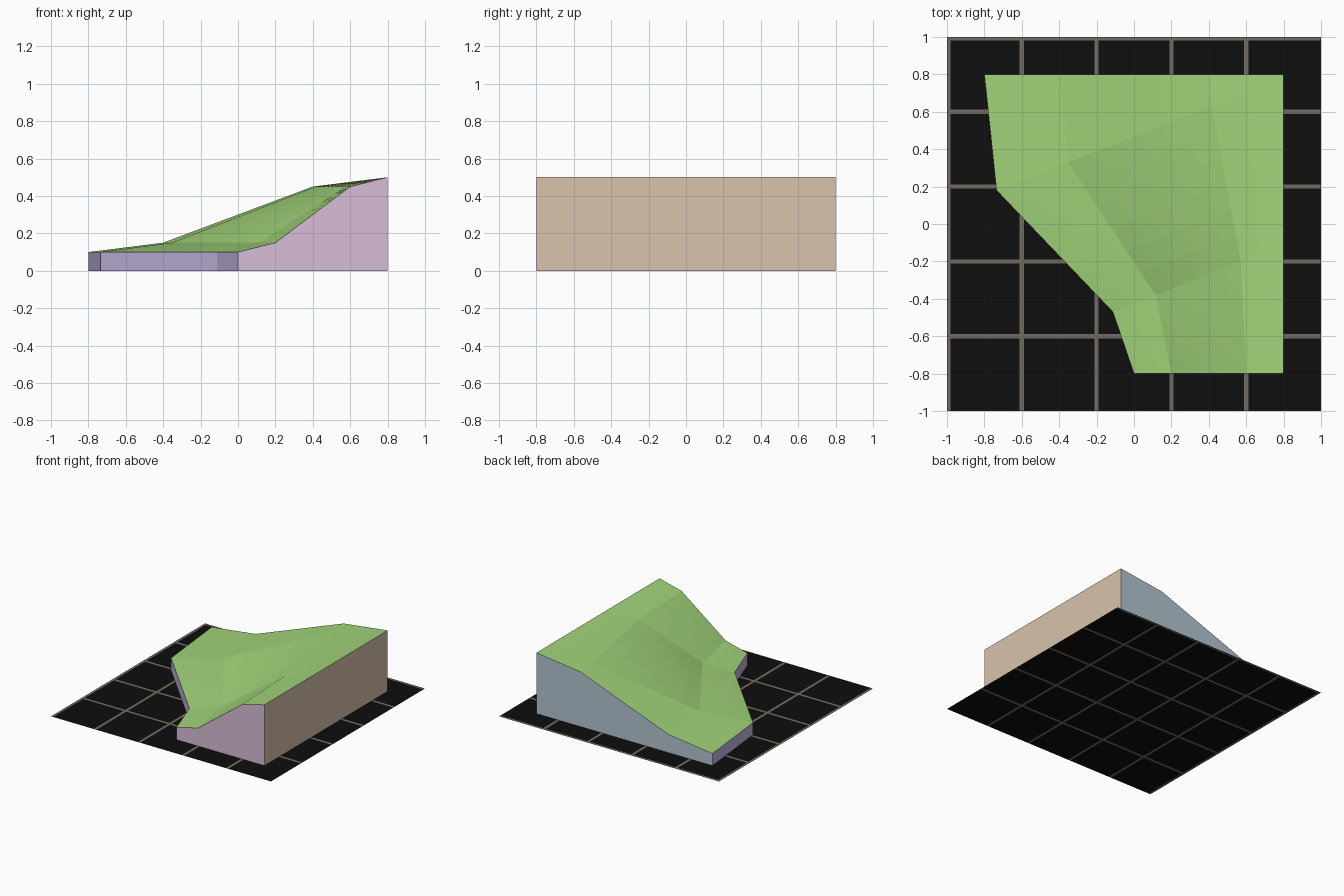
import bpy

if "Cube" in bpy.data.objects:
    bpy.data.objects.remove(bpy.data.objects["Cube"])

def material(name, rgb):
    lin = [((c / 255 + 0.055) / 1.055) ** 2.4 if c > 10 else c / 255 / 12.92 for c in rgb]
    m = bpy.data.materials.new(name)
    m.diffuse_color = (*lin, 1)
    m.use_nodes = True
    m.node_tree.nodes["Principled BSDF"].inputs["Base Color"].default_value = m.diffuse_color
    return m

green = material("grass_green", (161, 212, 121))
pink = material("pale_pink", (216, 190, 216))
beige = material("beige", (216, 195, 173))
blue = material("blue_grey", (180, 197, 209))
lavender = material("lavender", (195, 181, 224))
black = material("floor_black", (14, 14, 14))
line = material("line_taupe", (116, 108, 97))

def build(name, verts, faces, mats, indices=None):
    me = bpy.data.meshes.new(name)
    me.from_pydata(verts, [], faces)
    for m in mats:
        me.materials.append(m)
    if indices:
        for p, i in zip(me.polygons, indices):
            p.material_index = i
    me.update()
    ob = bpy.data.objects.new(name, me)
    bpy.context.collection.objects.link(ob)
    return ob

# Slope: low-edge and high-edge points of each cross-section, front to back
low = [(0, -0.8), (-0.113, -0.47), (-0.735, 0.18), (-0.8, 0.8)]
high = [(0.8, -0.8), (0.8, -0.11), (0.8, 0.78), (0.8, 0.8)]
# Shared cross-section: fraction across, height
section = [(0, 0.1), (0.25, 0.15), (0.75, 0.45), (1, 0.5)]

def refine(points, n):
    """Split each segment of a polyline into n equal steps."""
    out = []
    for a, b in zip(points, points[1:]):
        out += [tuple(p + (q - p) * k / n for p, q in zip(a, b)) for k in range(n)]
    return out + [points[-1]]

N = 6
rows = list(zip(refine(low, N), refine(high, N)))
cols = refine(section, N)
grid = [[(a[0] + (b[0] - a[0]) * t, a[1] + (b[1] - a[1]) * t, z) for t, z in cols]
        for a, b in rows]
w = len(cols)
faces = [(r * w + c, r * w + c + 1, (r + 1) * w + c + 1, (r + 1) * w + c)
         for r in range(len(rows) - 1) for c in range(w - 1)]
build("slope_surface", [v for row in grid for v in row], faces, [green])

# Side walls dropped from the slope's edges to the floor
def wall(name, top, mat):
    n = len(top)
    verts = [(x, y, 0) for x, y, z in top] + top
    build(name, verts, [(i, i + 1, n + i + 1, n + i) for i in range(n - 1)], [mat])

wall("front_wall", grid[0], pink)
wall("right_wall", [row[-1] for row in grid], beige)
wall("back_wall", grid[-1][::-1], blue)
wall("low_side_wall", [row[0] for row in grid][::-1], lavender)

# Floor sheet with grid lines cut in; odd bands are cells, even bands are lines
h = 0.011
cuts = [-1, -0.98]
for k in (-0.6, -0.2, 0.2, 0.6):
    cuts += [k - h, k + h]
cuts += [0.996, 1]
xs, ys = cuts, [-c for c in cuts[::-1]]
m = len(cuts)
verts = [(x, y, 0) for y in ys for x in xs]
faces, idx = [], []
for j in range(m - 1):
    for i in range(m - 1):
        faces.append((j * m + i, j * m + i + 1, (j + 1) * m + i + 1, (j + 1) * m + i))
        idx.append(0 if i % 2 and j % 2 else 1)
build("floor_grid", verts, faces, [black, line], idx)
